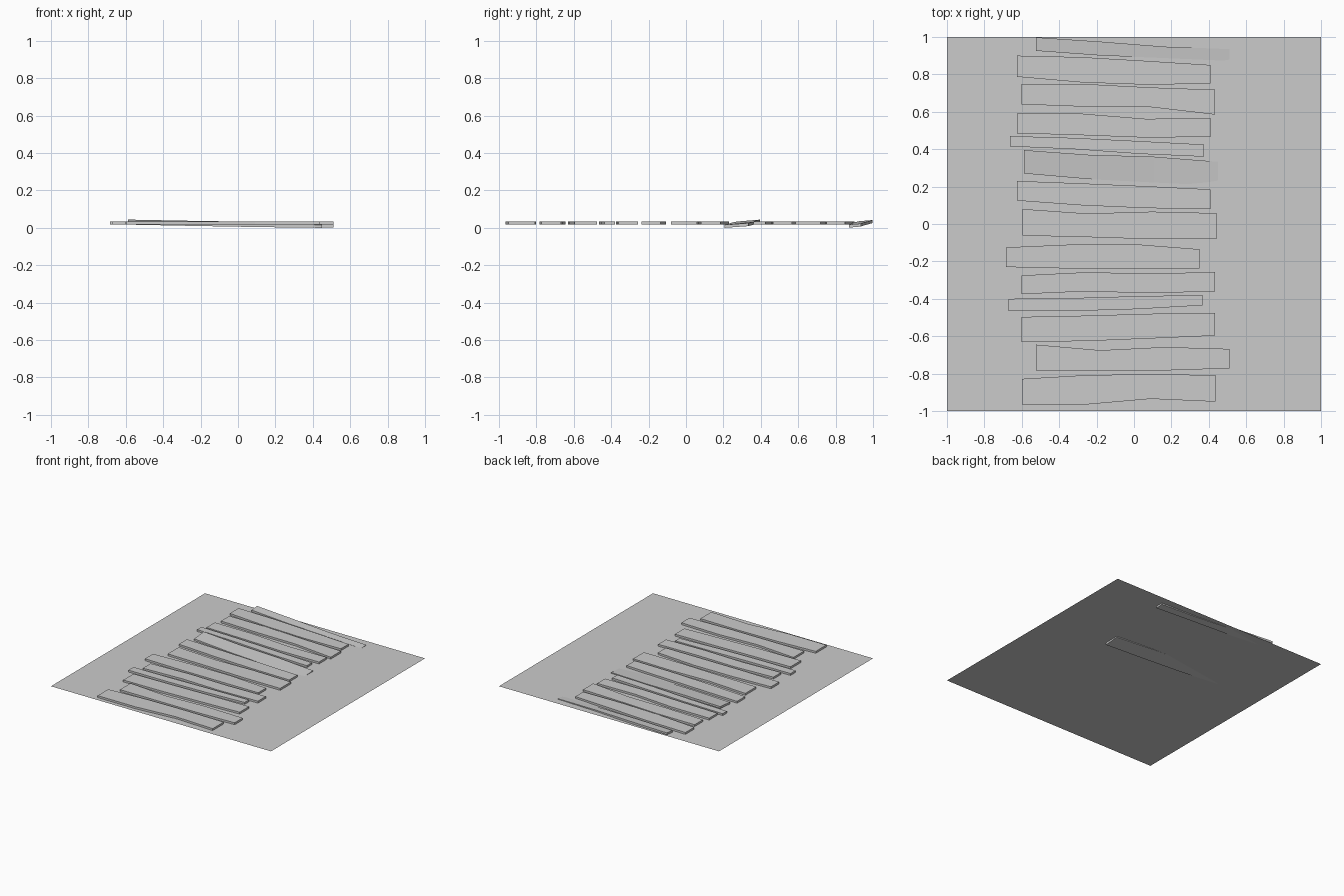
import bpy, bmesh

GROUND_Z = 0.018
THICK = 0.016
LENGTH = 1.035


def make_object(name, bm):
    bmesh.ops.recalc_face_normals(bm, faces=bm.faces)
    mesh = bpy.data.meshes.new(name)
    bm.to_mesh(mesh)
    bm.free()
    obj = bpy.data.objects.new(name, mesh)
    bpy.context.collection.objects.link(obj)
    return obj


# Flat base sheet
bpy.ops.mesh.primitive_plane_add(size=2, location=(0, 0, GROUND_Z))
bpy.context.object.name = "ground_sheet"


# One rough-cut plank: uneven long edges, three segments, optional tilt
def plank(name, x0, back, front, tilted):
    bm = bmesh.new()
    rings = []
    cy = (sum(back) + sum(front)) / 8
    cx = x0 + LENGTH / 2
    for i in range(4):
        x = x0 + LENGTH * i / 3
        ring = []
        for y, top in ((front[i], 0), (back[i], 0), (back[i], 1), (front[i], 1)):
            z = GROUND_Z + 0.0005
            if tilted:
                z = 0.0131 - 0.013 * (x - cx) + 0.085 * (y - cy)
            ring.append(bm.verts.new((x, y, max(z, 0) + THICK * top)))
        rings.append(ring)
    for a, b in zip(rings, rings[1:]):
        for k in range(4):
            n = (k + 1) % 4
            bm.faces.new((a[k], a[n], b[n], b[k]))
    bm.faces.new(rings[0])
    bm.faces.new(rings[-1])
    make_object(name, bm)


# Left end x, then back edge and front edge heights along the plank
PLANKS = [
    (-0.525, (.998, .975, .948, .935), (.926, .901, .887, .872)),
    (-0.625, (.90, .892, .872, .85), (.787, .757, .745, .75)),
    (-0.602, (.748, .748, .73, .718), (.64, .627, .625, .585)),
    (-0.625, (.592, .59, .562, .567), (.485, .475, .462, .466)),
    (-0.662, (.47, .46, .443, .425), (.415, .40, .375, .36)),
    (-0.587, (.395, .37, .36, .333), (.27, .24, .222, .205)),
    (-0.625, (.23, .217, .202, .185), (.125, .10, .085, .08)),
    (-0.595, (.08, .056, .066, .058), (-.062, -.07, -.081, -.081)),
    (-0.685, (-.125, -.11, -.108, -.135), (-.23, -.238, -.238, -.238)),
    (-0.602, (-.275, -.258, -.265, -.257), (-.375, -.36, -.37, -.36)),
    (-0.67, (-.40, -.396, -.386, -.38), (-.465, -.465, -.455, -.435)),
    (-0.602, (-.497, -.49, -.48, -.475), (-.63, -.626, -.612, -.597)),
    (-0.525, (-.645, -.675, -.658, -.668), (-.783, -.783, -.783, -.772)),
    (-0.60, (-.828, -.808, -.803, -.808), (-.965, -.965, -.935, -.95)),
]

for i, (x0, back, front) in enumerate(PLANKS):
    plank(f"plank_{i + 1:02d}", x0, back, front, tilted=i in (0, 5))
